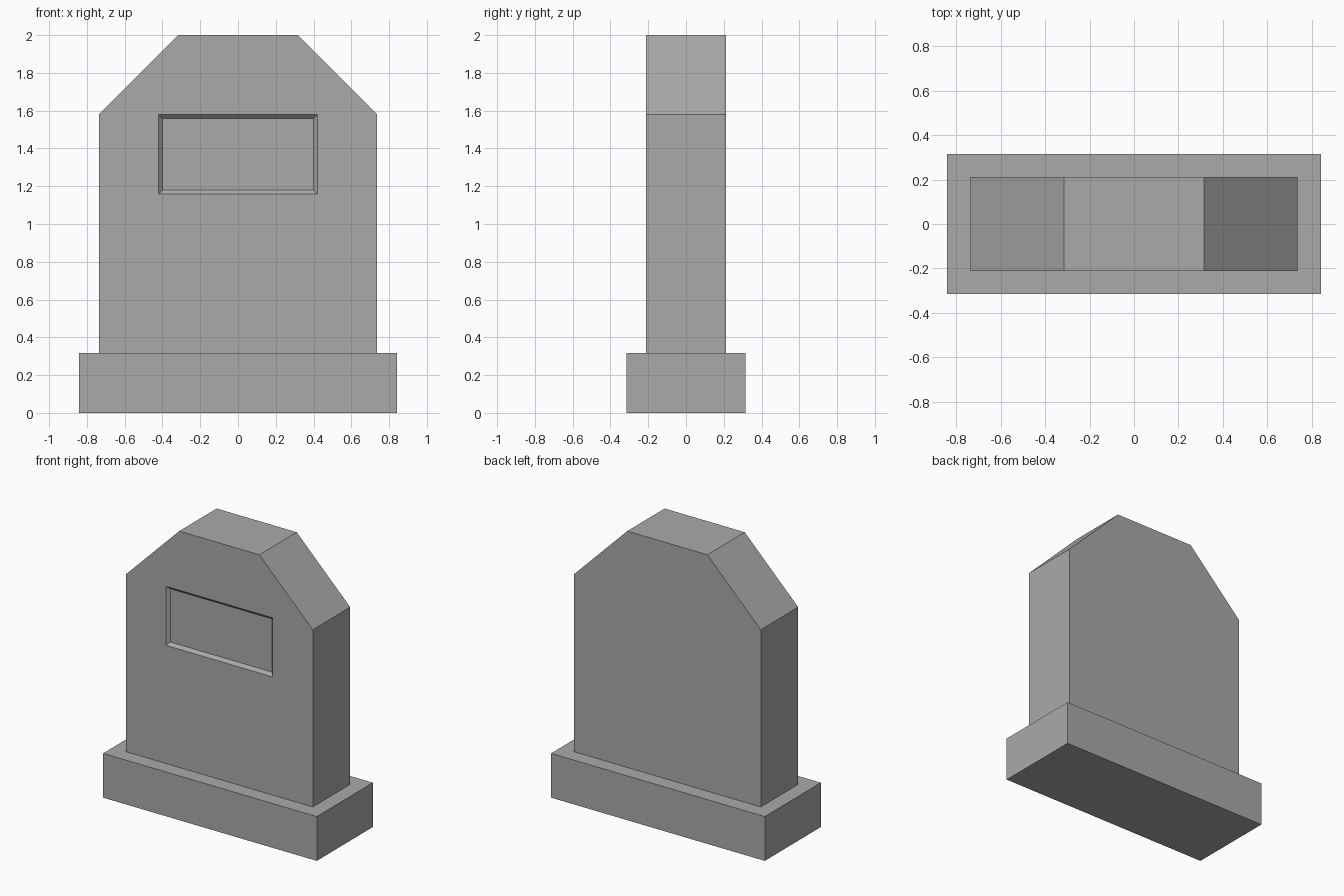
import bpy, bmesh

if "Cube" in bpy.data.objects:
    bpy.data.objects.remove(bpy.data.objects["Cube"])

U = 2 / 19  # the model sits on a grid 19 units high

# Dark grey stone
stone = bpy.data.materials.new("stone")
stone.diffuse_color = (0.4, 0.4, 0.4, 1)
stone.use_nodes = True
stone.node_tree.nodes["Principled BSDF"].inputs["Base Color"].default_value = stone.diffuse_color


def loft(name, front, back, y0, y1):
    """Solid between two matching (x, z) outlines at depths y0 and y1."""
    bm = bmesh.new()
    a = [bm.verts.new((x, y0, z)) for x, z in front]
    b = [bm.verts.new((x, y1, z)) for x, z in back]
    n = len(a)
    bm.faces.new(a)
    bm.faces.new(b[::-1])
    for i in range(n):
        j = (i + 1) % n
        bm.faces.new((a[j], a[i], b[i], b[j]))
    bmesh.ops.recalc_face_normals(bm, faces=bm.faces)
    mesh = bpy.data.meshes.new(name)
    bm.to_mesh(mesh)
    bm.free()
    mesh.materials.append(stone)
    obj = bpy.data.objects.new(name, mesh)
    bpy.context.collection.objects.link(obj)
    return obj


def rect(hw, z0, z1):
    return [(-hw, z0), (hw, z0), (hw, z1), (-hw, z1)]


# Plinth
plinth = rect(8 * U, 0, 3 * U)
loft("plinth", plinth, plinth, -3 * U, 3 * U)

# Upright slab with cut top corners
right = [(7 * U, 3 * U), (7 * U, 15 * U), (3 * U, 19 * U)]
outline = right + [(-x, z) for x, z in reversed(right)]
slab = loft("headstone", outline, outline, -2 * U, 2 * U)

# Shallow plaque recess with sloped walls; cutter extended ahead of the face
d = 0.2 * U


def recess(inset):
    return rect(4 * U - inset, 11 * U + inset, 15 * U - inset)


cutter = loft("recess_cutter", recess(-d), recess(d), -2 * U - d, -2 * U + d)
cutter.hide_render = True
mod = slab.modifiers.new("recess", 'BOOLEAN')
mod.operation = 'DIFFERENCE'
mod.solver = 'EXACT'
mod.object = cutter
bpy.context.view_layer.objects.active = slab
bpy.ops.object.modifier_apply(modifier=mod.name)
bpy.data.objects.remove(cutter)
